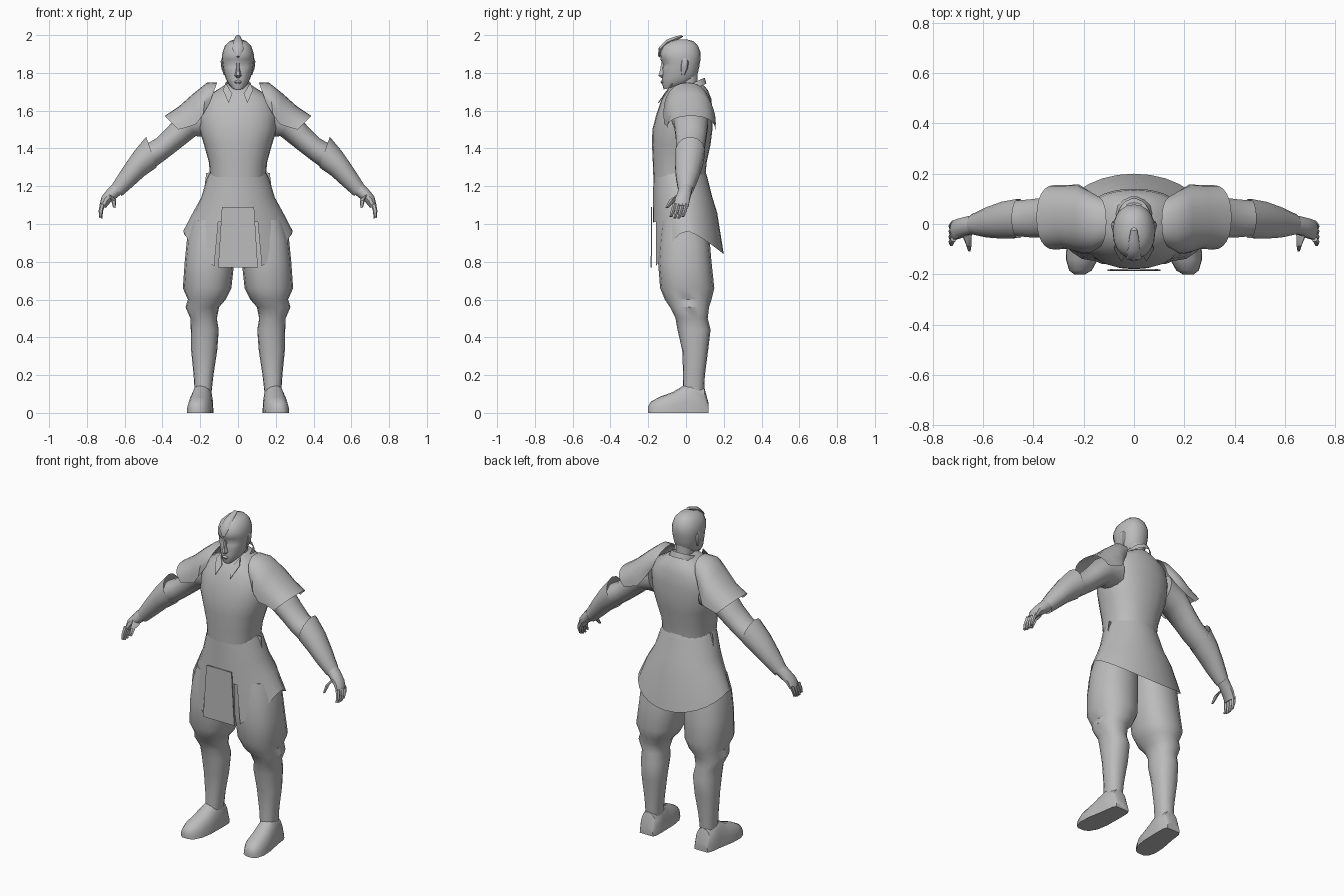
import bpy, bmesh, math
from mathutils import Vector as V

grey = bpy.data.materials.new("plain_grey")
grey.diffuse_color = (0.5, 0.5, 0.5, 1)


def finish(name, bm, mirror=False, angle=40):
    """Orient faces outward, shade, and optionally mirror across x."""
    bmesh.ops.remove_doubles(bm, verts=bm.verts, dist=0.0005)
    bmesh.ops.recalc_face_normals(bm, faces=bm.faces)
    mid = sum((v.co for v in bm.verts), V()) / len(bm.verts)
    if sum(f.normal.dot(f.calc_center_median() - mid) * f.calc_area() for f in bm.faces) < 0:
        bmesh.ops.reverse_faces(bm, faces=bm.faces)
    me = bpy.data.meshes.new(name)
    bm.to_mesh(me)
    bm.free()
    me.materials.append(grey)
    ob = bpy.data.objects.new(name, me)
    bpy.context.collection.objects.link(ob)
    bpy.ops.object.select_all(action='DESELECT')
    ob.select_set(True)
    bpy.context.view_layer.objects.active = ob
    bpy.ops.object.shade_smooth_by_angle(angle=math.radians(angle))
    if mirror:
        ob.modifiers.new("mirror", 'MIRROR').use_clip = False
    return ob


def loft(rings, n=16, arc=False, wrap=True, caps=True, power=2.0, tweak=None):
    """Skin rings of (centre, u axis, v axis); arc uses half of each ring."""
    bm = bmesh.new()
    rows = []
    for i, (c, u, v) in enumerate(rings):
        row = []
        for k in range(n):
            a = math.pi * k / (n - 1) if arc else 2 * math.pi * k / n
            f = [math.copysign(abs(t) ** (2 / power), t) for t in (math.cos(a), math.sin(a))]
            p = V(c) + V(u) * f[0] + V(v) * f[1]
            row.append(bm.verts.new(tweak(p, i) if tweak else p))
        rows.append(row)
    for a, b in zip(rows, rows[1:]):
        for k in range(n if wrap else n - 1):
            j = (k + 1) % n
            bm.faces.new((a[k], a[j], b[j], b[k]))
    if caps:
        bm.faces.new(rows[0])
        bm.faces.new(rows[-1])
    return bm


def level(x0, x1, y0, y1, z):
    """Horizontal ring from its extents."""
    return (((x0 + x1) / 2, (y0 + y1) / 2, z), ((x1 - x0) / 2, 0, 0), (0, (y1 - y0) / 2, 0))


def body(hw, y0, y1, z):
    return level(-hw, hw, y0, y1, z)


def limb(tx, tz, bx, bz, y0, y1):
    """Tilted ring from its top and bottom points and its depth."""
    return (((tx + bx) / 2, (y0 + y1) / 2, (tz + bz) / 2),
            ((tx - bx) / 2, 0, (tz - bz) / 2), (0, (y1 - y0) / 2, 0))


def drop(x, y0, y1, top, base):
    """Half ring arching over the shoulder."""
    return ((base[0], (y0 + y1) / 2, base[1]), (0, (y1 - y0) / 2, 0), (x - base[0], 0, top - base[1]))


def plate(name, pts, mirror=False):
    bm = bmesh.new()
    f = bm.faces.new([bm.verts.new(p) for p in pts])
    r = bmesh.ops.extrude_face_region(bm, geom=[f])
    for g in r["geom"]:
        if isinstance(g, bmesh.types.BMVert):
            g.co.y += 0.006
    finish(name, bm, mirror)


# torso
finish("torso", loft([body(*r) for r in (
    (.055, -.055, .085, 1.745), (.11, -.095, .115, 1.71), (.19, -.13, .135, 1.66),
    (.21, -.157, .14, 1.58), (.205, -.178, .14, 1.50), (.18, -.18, .13, 1.42),
    (.155, -.176, .11, 1.33), (.147, -.173, .102, 1.25))], 24, power=2.3))


# skirt with pointed hem, slit at the front
def hem(p, i):
    if i == 4:
        p.z -= .125 * (p.y / .2) ** 1.3 if p.y > 0 else .19 * min(1, -p.y / .16) ** 1.5
    if i == 3:
        p.z -= max(0, -p.y) * .3
    return p


bm = loft([body(*r) for r in ((.147, -.173, .104, 1.275), (.165, -.173, .115, 1.24),
          (.195, -.174, .14, 1.14), (.24, -.176, .165, 1.06), (.29, -.178, .20, .965))],
          28, caps=False, tweak=hem)
bmesh.ops.delete(bm, geom=[f for f in bm.faces if f.calc_center_median().y < -.1
                           and f.calc_center_median().z < 1.0
                           and abs(f.calc_center_median().x) < .09], context='FACES')
finish("skirt", bm)
plate("front_panel", [(-.085, -.185, 1.09), (.085, -.185, 1.09), (.105, -.187, .77), (-.105, -.187, .77)])
plate("belt_tab", [(.135, -.03, 1.275), (.168, -.02, 1.27), (.178, -.02, 1.19), (.15, -.03, 1.19)], True)

# legs
finish("leg", loft([level(*r) for r in (
    (.01, .24, -.13, .11, 1.02), (.015, .27, -.14, .125, .92), (.02, .282, -.148, .135, .80),
    (.035, .292, -.137, .15, .66), (.065, .265, -.112, .135, .60), (.10, .278, -.085, .122, .56),
    (.112, .252, -.055, .115, .50), (.102, .25, -.045, .13, .44), (.11, .248, -.02, .117, .33),
    (.13, .235, -.015, .10, .20), (.142, .228, -.018, .095, .09))], 16, power=2.3), True)

# feet
finish("foot", loft([((cx, y, 0), (w, 0, 0), (0, 0, h)) for y, cx, w, h in (
    (.12, .185, .045, .05), (.098, .186, .055, .13), (.03, .19, .06, .165), (-.02, .195, .064, .14),
    (-.07, .20, .068, .11), (-.14, .207, .064, .085), (-.185, .213, .045, .06), (-.20, .216, .022, .035))],
    11, arc=True, power=2.4), True)

# upper arm and forearm guard
finish("upper_arm", loft([limb(*r) for r in (
    (.19, 1.67, .15, 1.46, -.08, .12), (.30, 1.60, .225, 1.465, -.065, .12),
    (.37, 1.515, .32, 1.39, -.055, .108), (.43, 1.455, .385, 1.34, -.055, .10),
    (.49, 1.42, .44, 1.30, -.05, .095))], 14), True)
finish("forearm_guard", loft([limb(*r) for r in (
    (.486, 1.462, .43, 1.30, -.058, .102), (.55, 1.385, .495, 1.255, -.06, .09),
    (.612, 1.295, .55, 1.205, -.055, .068), (.665, 1.212, .615, 1.148, -.042, .04))], 14, caps=False), True)

# hand, fingers and thumb
finish("palm", loft([limb(*r) for r in (
    (.655, 1.22, .61, 1.165, -.04, .038), (.69, 1.185, .64, 1.14, -.046, .03),
    (.722, 1.145, .675, 1.115, -.06, .022), (.733, 1.10, .70, 1.085, -.065, .015))], 10), True)
for i in range(4):
    y, tip = .003 - .021 * i, 1.03 + .008 * abs(i - 1.5)
    finish("finger_%d" % (i + 1), loft([limb(*r) for r in (
        (.731, 1.11, .705, 1.10, y - .012, y + .012), (.738, 1.07, .715, 1.065, y - .022, y + .001),
        (.735, tip, .718, tip - .006, y - .028, y - .012))], 6), True)
finish("thumb", loft([limb(*r) for r in (
    (.69, 1.165, .645, 1.13, -.05, -.015), (.672, 1.13, .646, 1.12, -.09, -.055),
    (.662, 1.088, .648, 1.085, -.11, -.092))], 6), True)

# shoulder capes
finish("shoulder_cape", loft([drop(*r) for r in (
    (.11, -.095, .11, 1.75, (.15, 1.64)), (.165, -.12, .135, 1.748, (.185, 1.58)),
    (.235, -.115, .158, 1.692, (.22, 1.53)), (.31, -.098, .155, 1.625, (.26, 1.515)),
    (.388, -.102, .155, 1.572, (.315, 1.50)))], 13, arc=True, wrap=False, caps=False, power=2.3), True)

# neck and collar
finish("neck", loft([body(*r) for r in ((.055, -.06, .07, 1.68), (.05, -.045, .062, 1.74),
                                        (.052, -.04, .062, 1.80))], 14))


def slope(p, i):
    p.z += .45 * p.y
    return p


bm = loft([body(.085, -.10, .11, 1.695), body(.07, -.085, .10, 1.73)], 18, caps=False, tweak=slope)
bmesh.ops.delete(bm, geom=[f for f in bm.faces if f.calc_center_median().y < -.08], context='FACES')
finish("collar", bm)
plate("lapel", [(.03, -.115, 1.69), (.065, -.075, 1.745), (.08, -.10, 1.71), (.05, -.15, 1.64)], True)


# head with eye sockets
def face(p, i):
    if p.y < -.07 and .015 < abs(p.x) < .06 and i == 5:
        p.y += .012
    if i == 0:
        p.z += .2 * (p.y + .12)
    return p


finish("head", loft([body(*r) for r in (
    (.03, -.118, -.04, 1.712), (.05, -.126, .015, 1.74), (.065, -.127, .05, 1.77),
    (.074, -.124, .063, 1.80), (.08, -.125, .07, 1.83), (.082, -.125, .073, 1.85),
    (.085, -.135, .077, 1.872), (.083, -.138, .078, 1.905), (.07, -.122, .064, 1.943),
    (.045, -.085, .04, 1.968), (.015, -.04, 0, 1.978))], 20, power=2.2, tweak=face), angle=50)
finish("nose", loft([body(*r) for r in ((.008, -.132, -.10, 1.86), (.011, -.14, -.10, 1.815),
                                        (.018, -.149, -.10, 1.785), (.01, -.13, -.10, 1.772))], 6))
finish("lips", loft([body(.012, -.128, -.10, 1.762), body(.024, -.135, -.10, 1.752),
                     body(.012, -.128, -.10, 1.74)], 8))
finish("ear", loft([level(*r) for r in ((.06, .076, -.025, -.005, 1.79), (.06, .088, -.03, .01, 1.825),
                                        (.06, .092, -.028, .015, 1.86), (.06, .084, -.02, .005, 1.88))], 8), True)

# forelock swept back over the crown
finish("forelock", loft([((0, y, z), (w, 0, 0), (0, -.006, t)) for y, z, w, t in (
    (-.143, 1.885, .008, .004), (-.138, 1.925, .03, .010), (-.10, 1.962, .025, .012),
    (-.06, 1.98, .02, .010), (-.02, 1.996, .012, .004))], 8))
